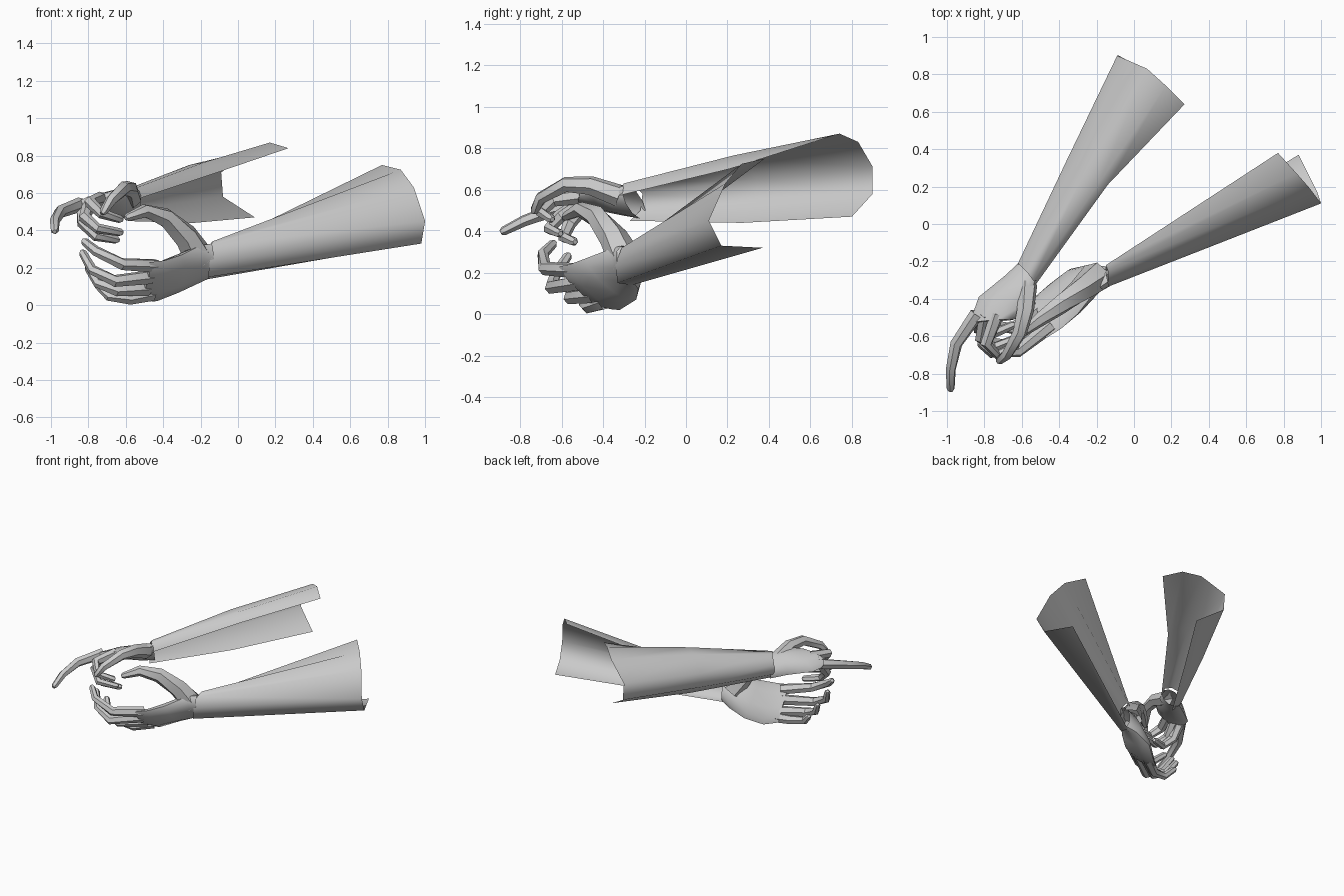
import bpy, bmesh, math
from mathutils import Vector as V

cube = bpy.data.objects.get("Cube")
if cube:
    bpy.data.objects.remove(cube)

grey = bpy.data.materials.new("pale_grey")
grey.use_nodes = True
grey.diffuse_color = (0.6, 0.6, 0.6, 1)
grey.node_tree.nodes["Principled BSDF"].inputs["Base Color"].default_value = (0.6, 0.6, 0.6, 1)


def loft(name, rings, closed=True, angle=40):
    """Skin a list of point rings; closed lofts also get a cap at the far end."""
    bm = bmesh.new()
    rows = [[bm.verts.new(p) for p in ring] for ring in rings]
    n = len(rows[0])
    for a, b in zip(rows, rows[1:]):
        for i in range(n if closed else n - 1):
            j = (i + 1) % n
            bm.faces.new((a[i], a[j], b[j], b[i]))
    if closed:
        bm.faces.new(rows[-1])
    bmesh.ops.recalc_face_normals(bm, faces=bm.faces)
    mesh = bpy.data.meshes.new(name)
    bm.to_mesh(mesh)
    bm.free()
    mesh.materials.append(grey)
    obj = bpy.data.objects.new(name, mesh)
    bpy.context.collection.objects.link(obj)
    bpy.ops.object.select_all(action='DESELECT')
    obj.select_set(True)
    bpy.context.view_layer.objects.active = obj
    bpy.ops.object.shade_smooth_by_angle(angle=math.radians(angle))


def ellipse(c, major, minor, n):
    turns = [2 * math.pi * i / n for i in range(n)]
    return [c + major * math.cos(t) + minor * math.sin(t) for t in turns]


def tangent(pts, i):
    return (pts[min(i + 1, len(pts) - 1)] - pts[max(i - 1, 0)]).normalized()


def finger(name, path, side, r0, r1=0.022):
    """Six-sided tapering tube with a small pinched tip."""
    pts = [V(p) for p in path]
    pts.append(pts[-1] + (pts[-1] - pts[-2]).normalized() * 0.015)
    last = len(pts) - 1
    rings = []
    for i, p in enumerate(pts):
        t = tangent(pts, i)
        u = (V(side) - t * t.dot(V(side))).normalized()
        r = r0 + (r1 - r0) * min(i / (last - 1), 1)
        if i == last:
            r *= 0.55
        rings.append(ellipse(p, u * r, t.cross(u) * r, 6))
    loft(name, rings)


def palm(name, sections):
    """Flattened loft; each section is centre, half width, thickness."""
    pts = [V(s[0]) for s in sections]
    rings = []
    for i, (_, major, thick) in enumerate(sections):
        m = V(major)
        rings.append(ellipse(pts[i], m, tangent(pts, i).cross(m).normalized() * thick, 10))
    loft(name, rings, angle=60)


# Flared sleeves, open along the inner side
loft("left_sleeve", [
    [(-.15, -.22, .30), (-.14, -.25, .34), (-.14, -.31, .32),
     (-.15, -.34, .24), (-.16, -.33, .15), (-.16, -.26, .14)],
    [(.77, .38, .75), (.87, .27, .725), (.94, .19, .63),
     (1.0, .11, .45), (.98, .17, .33), (.88, .37, .32)]], closed=False, angle=75)
loft("right_sleeve", [
    [(-.53, -.33, .57), (-.54, -.30, .63), (-.57, -.26, .63),
     (-.62, -.21, .58), (-.62, -.22, .50), (-.58, -.27, .45)],
    [(-.14, .21, .70), (-.18, .23, .765), (-.26, .28, .75),
     (-.36, .34, .65), (-.36, .34, .54), (-.24, .27, .44)],
    [(.27, .64, .84), (.17, .74, .87), (.07, .83, .83),
     (-.09, .90, .71), (-.08, .90, .58), (.09, .80, .47)]], closed=False, angle=75)

# Palms
palm("left_palm", [
    ((-.14, -.28, .24), (0, -.03, .09), .05),
    ((-.21, -.29, .22), (.01, -.06, .10), .06),
    ((-.32, -.36, .17), (.02, -.12, .10), .055),
    ((-.42, -.44, .13), (.03, -.12, .11), .045),
    ((-.50, -.50, .13), (.03, -.11, .10), .03)])
palm("right_palm", [
    ((-.56, -.25, .54), (.03, -.05, .075), .05),
    ((-.62, -.33, .55), (.07, -.05, .06), .055),
    ((-.70, -.42, .56), (.13, -.03, .05), .045),
    ((-.76, -.52, .56), (.12, .01, .03), .032)])

# Left fingers curl upward, right fingers curl under with the last one extended
left = {
    "index": [(-.44, -.54, .21), (-.62, -.68, .22), (-.76, -.69, .29), (-.82, -.64, .34)],
    "middle": [(-.47, -.51, .15), (-.66, -.65, .13), (-.78, -.63, .19), (-.83, -.57, .28)],
    "ring": [(-.48, -.44, .09), (-.65, -.56, .08), (-.75, -.54, .12), (-.80, -.49, .20)],
    "little": [(-.46, -.39, .06), (-.58, -.47, .035), (-.69, -.49, .05), (-.75, -.45, .11)],
    "thumb": [(-.20, -.28, .24), (-.28, -.35, .37), (-.39, -.43, .47),
              (-.50, -.51, .505), (-.59, -.58, .47)]}
right = {
    "index": [(-.73, -.48, .57), (-.79, -.64, .55), (-.73, -.70, .49), (-.63, -.65, .46)],
    "middle": [(-.79, -.48, .55), (-.82, -.61, .47), (-.75, -.66, .41), (-.63, -.61, .39)],
    "ring": [(-.83, -.48, .54), (-.83, -.56, .44), (-.76, -.59, .37), (-.65, -.54, .35)],
    "little": [(-.84, -.48, .54), (-.95, -.64, .50), (-.98, -.78, .45), (-.98, -.88, .40)],
    "thumb": [(-.57, -.32, .57), (-.58, -.46, .62), (-.61, -.58, .625),
              (-.68, -.70, .56), (-.72, -.73, .50)]}
base = {"left_thumb": 0.085, "right_thumb": 0.055}
for hand, digits, side in (("left", left, (0, -.7, .7)), ("right", right, (.7, 0, .7))):
    for digit, path in digits.items():
        name = f"{hand}_{digit}" if digit == "thumb" else f"{hand}_{digit}_finger"
        finger(name, path, side, base.get(name, 0.039))
